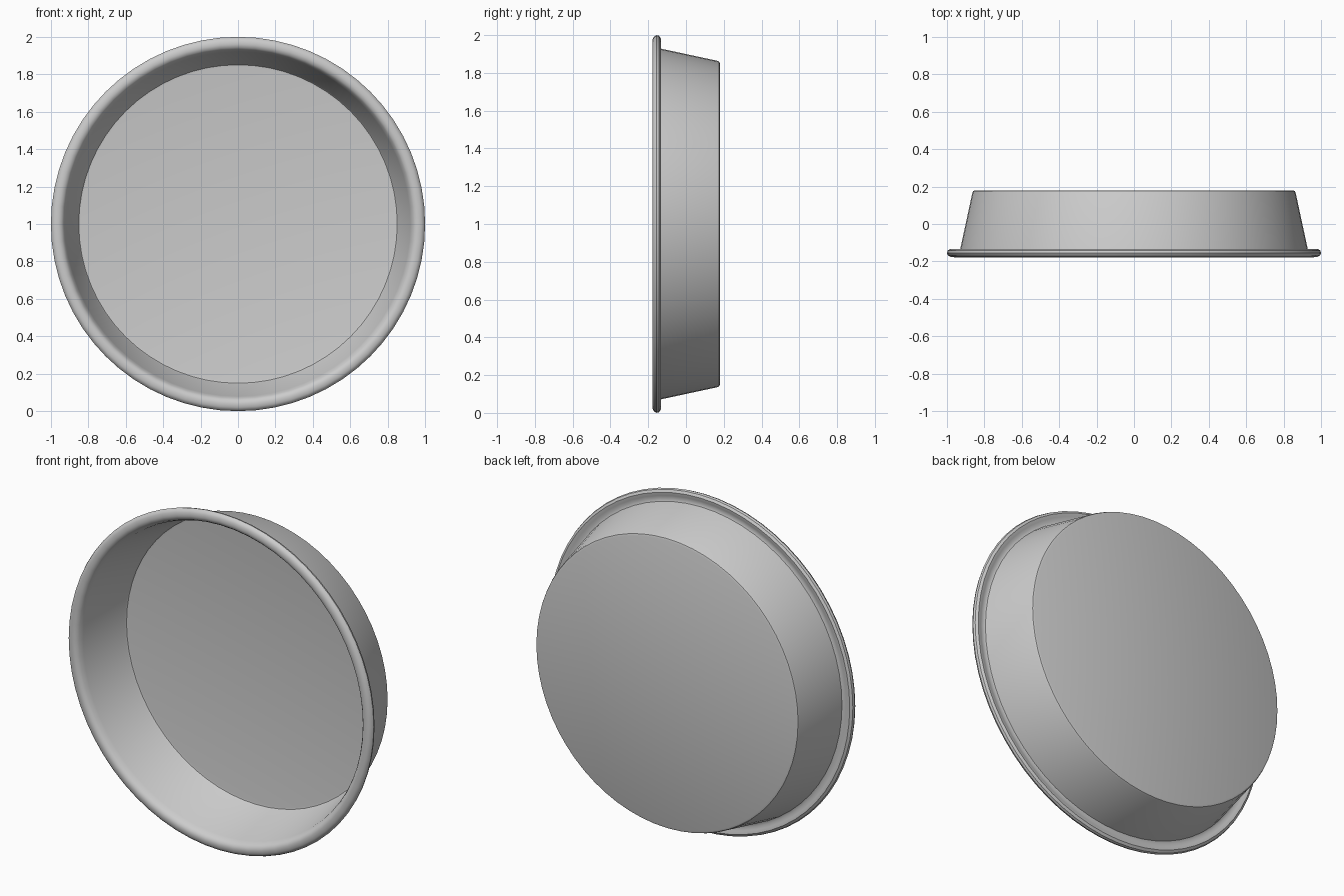
import bpy, bmesh
from math import sin, cos, tau

if "Cube" in bpy.data.objects:
    bpy.data.objects.remove(bpy.data.objects["Cube"])

SEGMENTS = 64


def lathe(name, profile):
    """Spin a (radius, y) profile around the y axis at z = 1."""
    bm = bmesh.new()
    rings = []
    for r, y in profile:
        if r == 0:
            rings.append([bm.verts.new((0, y, 1))] * SEGMENTS)
        else:
            rings.append([bm.verts.new((r * cos(tau * i / SEGMENTS), y,
                                        1 + r * sin(tau * i / SEGMENTS)))
                          for i in range(SEGMENTS)])
    for a, b in zip(rings, rings[1:]):
        for i in range(SEGMENTS):
            j = (i + 1) % SEGMENTS
            bm.faces.new(dict.fromkeys((a[i], a[j], b[j], b[i])))
    bmesh.ops.recalc_face_normals(bm, faces=bm.faces)
    mesh = bpy.data.meshes.new(name)
    bm.to_mesh(mesh)
    bm.free()
    ob = bpy.data.objects.new(name, mesh)
    bpy.context.collection.objects.link(ob)
    bpy.context.view_layer.objects.active = ob
    ob.select_set(True)
    bpy.ops.object.shade_smooth_by_angle(angle=0.7)
    ob.select_set(False)
    return ob


# Thin tapered pan: outside base and wall, rolled rim, inside wall and floor
outside = [(0, 0.18), (0.848, 0.18), (0.859, 0.176), (0.864, 0.166), (0.929, -0.136)]
rim = [(0.945, -0.142), (0.962, -0.136), (0.982, -0.133), (0.996, -0.142),
       (1.0, -0.155), (0.994, -0.168), (0.98, -0.176), (0.96, -0.178),
       (0.943, -0.173), (0.932, -0.160)]
inside = [(0.921, -0.136), (0.857, 0.162), (0.851, 0.17), (0.84, 0.172), (0, 0.172)]
lathe("round_pan", outside + rim + inside)
